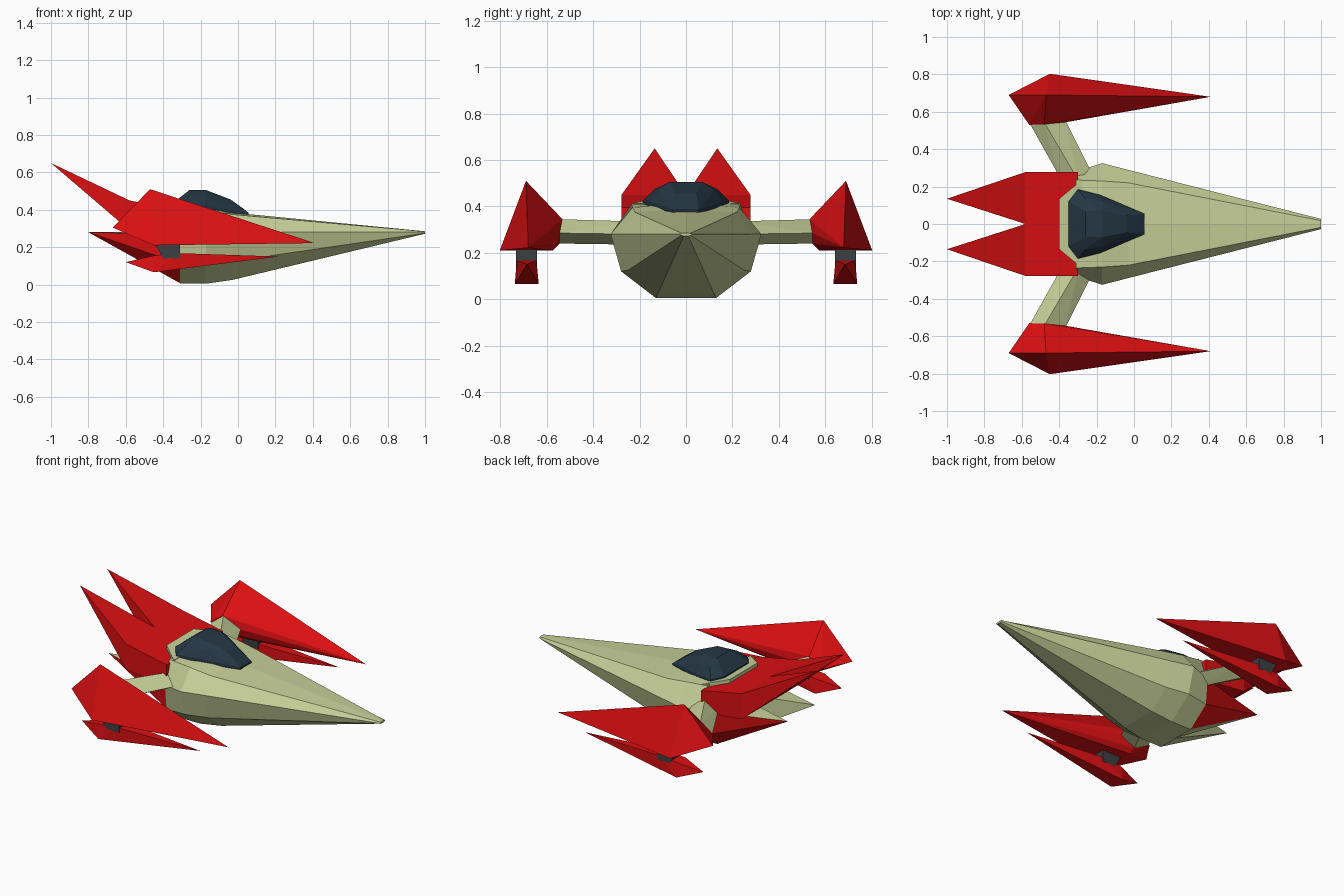
import bpy, bmesh

cube = bpy.data.objects.get("Cube")
if cube:
    bpy.data.objects.remove(cube)


def material(name, rgb):
    m = bpy.data.materials.new(name)
    m.use_nodes = True
    m.diffuse_color = (*rgb, 1)
    m.node_tree.nodes["Principled BSDF"].inputs["Base Color"].default_value = (*rgb, 1)
    return m


cream = material("pale olive", (0.58, 0.64, 0.32))
red = material("bright red", (0.72, 0.005, 0.006))
glass = material("dark blue glass", (0.018, 0.038, 0.058))
grey = material("dark grey", (0.045, 0.05, 0.055))


def finish(name, bm, mats):
    bmesh.ops.recalc_face_normals(bm, faces=bm.faces)
    mesh = bpy.data.meshes.new(name)
    bm.to_mesh(mesh)
    bm.free()
    for m in mats:
        mesh.materials.append(m)
    obj = bpy.data.objects.new(name, mesh)
    bpy.context.collection.objects.link(obj)
    return obj


def solid(name, points, mats, rule=None):
    """Faceted convex solid around a few corner points."""
    bm = bmesh.new()
    for p in points:
        bm.verts.new(p)
    out = bmesh.ops.convex_hull(bm, input=bm.verts)
    junk = [v for v in set(out["geom_interior"] + out["geom_unused"])
            if isinstance(v, bmesh.types.BMVert) and v.is_valid]
    bmesh.ops.delete(bm, geom=junk, context="VERTS")
    bmesh.ops.recalc_face_normals(bm, faces=bm.faces)
    if rule:
        for f in bm.faces:
            f.normal_update()
            f.material_index = rule(f)
    return finish(name, bm, mats)


def both_sides(points):
    return points + [(x, -y, z) for x, y, z in points]


def pair(name, points, mats, rule=None):
    """One part on each side of the centre plane."""
    for side, s in (("port", 1), ("starboard", -1)):
        r = (lambda f, s=s: rule(f, s)) if rule else None
        solid(f"{side}_{name}", [(x, s * y, z) for x, y, z in points], mats, r)


# Fuselage: half profiles from top centre to belly, lofted nose to stern
stations = [
    (1.0, [(0, .285), (.018, .284), (.027, .28), (.02, .275), (.01, .272)]),
    (-.03, [(0, .385), (.22, .375), (.289, .28), (.25, .125), (.12, .025)]),
    (-.17, [(0, .42), (.23, .395), (.325, .28), (.28, .12), (.13, .005)]),
    (-.31, [(0, .42), (.235, .41), (.28, .265), (.265, .11), (.13, .005)]),
]
bm = bmesh.new()
rings = []
for x, half in stations:
    loop = half + [(-y, z) for y, z in reversed(half[1:])]
    rings.append([bm.verts.new((x, y, z)) for y, z in loop])
for a, b in zip(rings, rings[1:]):
    n = len(a)
    for i in range(n):
        j = (i + 1) % n
        bm.faces.new((a[i], a[j], b[j], b[i]))
bm.faces.new(rings[0])
bm.faces.new(rings[-1])
finish("fuselage", bm, [cream])

# Deck behind the canopy and engine block around it
solid("rear_deck", both_sides([(-.28, .235, .412), (-.4, .135, .437),
                               (-.28, .235, .3), (-.4, .135, .3)]), [cream])
solid("engine_block", both_sides([(-.3, .278, .395), (-.3, .278, .26),
                                  (-.58, .278, .45), (-.58, .278, .29)]), [red])

# Upper tail spikes
pair("upper_tail_spike", [(-.58, 0, .45), (-.58, .278, .45), (-.58, .278, .29),
                          (-.58, 0, .29), (-1, .135, .65)], [red])

# Lower tail spikes: red on the outer faces only
pair("lower_tail_spike", [(-.305, 0, .28), (-.305, .278, .27), (-.305, .265, .11),
                          (-.305, .13, .005), (-.305, 0, .005), (-.8, .135, .28)],
     [cream, red], lambda f, s: int(f.normal.y * s > .2))

# Canopy
solid("canopy", both_sides([
    (-.35, .12, .435), (-.3, .185, .425), (-.18, .155, .42), (.055, .055, .385),
    (-.35, .12, .38), (-.3, .185, .38), (-.18, .155, .38), (.055, .055, .36),
    (-.26, .07, .505), (-.17, .07, .505), (-.26, .135, .475), (-.17, .12, .47),
    (-.04, .045, .455), (.03, .03, .405)]), [glass])

# Wing struts: flattened diamond section, swept back
pair("wing_strut", [(-.20, .22, .28), (-.29, .22, .335), (-.38, .22, .28), (-.29, .22, .235),
                    (-.37, .56, .285), (-.49, .56, .345), (-.57, .56, .285), (-.47, .56, .24)],
     [cream])

# Wing pods
pair("wing_pod", [(.41, .68, .222), (-.67, .69, .305), (-.47, .69, .51), (-.45, .803, .21),
                  (-.48, .533, .345), (-.56, .53, .285), (-.36, .545, .285),
                  (-.46, .545, .24), (-.45, .575, .21)], [red])

# Pylons and the small pods hung under the wing pods
pair("pod_pylon", [(x, y, z) for x, z in ((-.45, .23), (-.31, .23), (-.40, .14), (-.31, .14))
                   for y in (.642, .732)], [grey])
pair("lower_pod", [(.22, .685, .15), (-.6, .685, .12),
                   (-.45, .635, .066), (-.45, .738, .066), (-.32, .645, .168),
                   (-.32, .73, .168), (-.45, .645, .155), (-.45, .73, .155)], [red])
